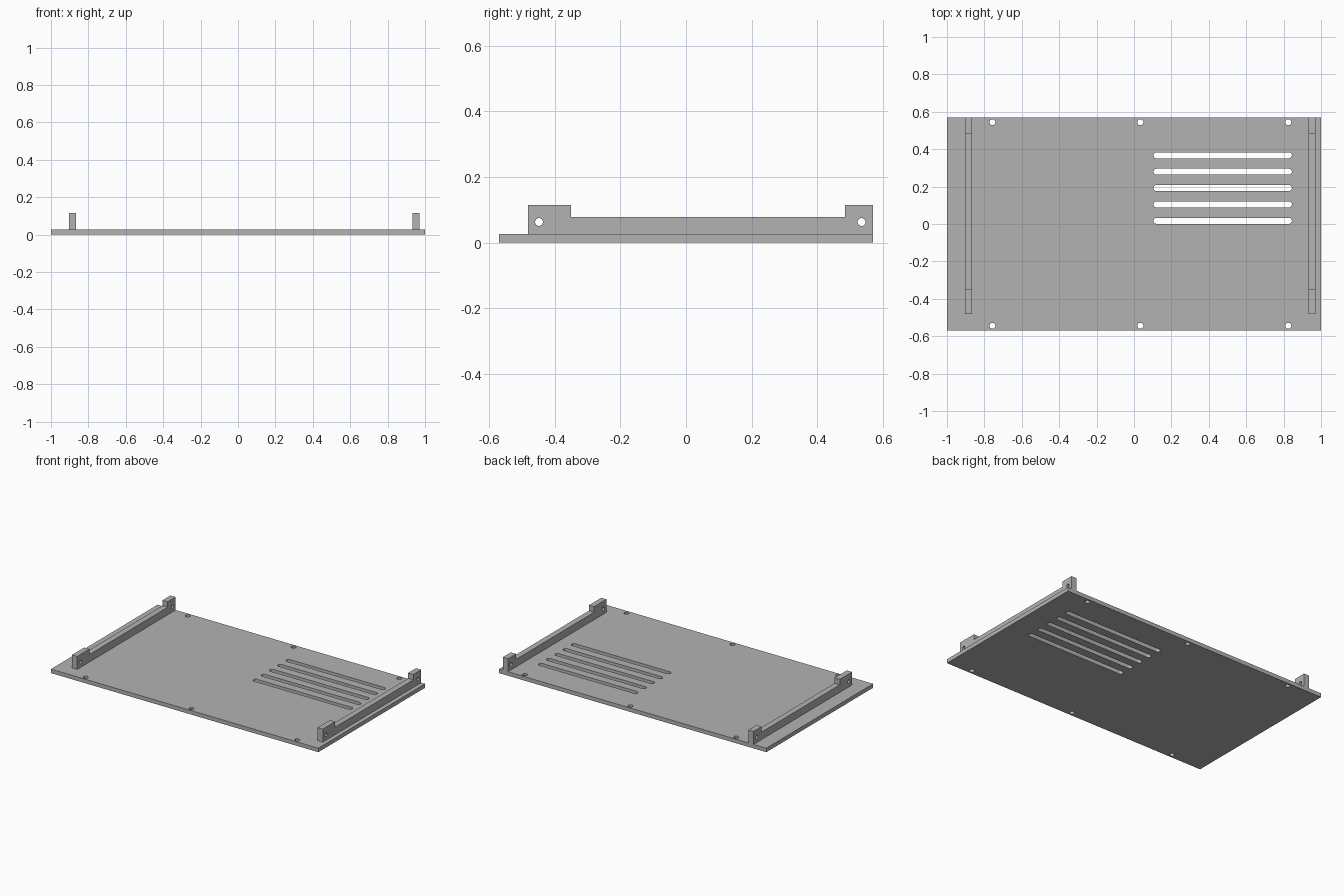
import bpy, bmesh
from math import pi, sin, cos, radians

if "Cube" in bpy.data.objects:
    bpy.data.objects.remove(bpy.data.objects["Cube"], do_unlink=True)

grey = bpy.data.materials.new("plain grey")
grey.use_nodes = True
colour = (0.45, 0.45, 0.45, 1)
grey.diffuse_color = colour
grey.node_tree.nodes["Principled BSDF"].inputs["Base Color"].default_value = colour


def slot(x0, x1, y, r, n=12):
    """Outline with round ends; a plain circle when x0 equals x1."""
    right = [(x1 + r * cos(a), y + r * sin(a)) for a in (-pi / 2 + pi * i / n for i in range(n + 1))]
    left = [(x0 - r * cos(a), y - r * sin(a)) for a in (-pi / 2 + pi * i / n for i in range(n + 1))]
    if x0 == x1:
        return right[:-1] + left[:-1]
    return right + left


def cut_sheet(name, outlines, thickness, location, rotation=(0, 0, 0)):
    """Extrude the first outline, with the other outlines as holes through it."""
    curve = bpy.data.curves.new(name, "CURVE")
    curve.dimensions = "2D"
    curve.fill_mode = "BOTH"
    curve.extrude = thickness / 2
    for outline in outlines:
        spline = curve.splines.new("POLY")
        spline.points.add(len(outline) - 1)
        for point, (x, y) in zip(spline.points, outline):
            point.co = (x, y, 0, 1)
        spline.use_cyclic_u = True
    obj = bpy.data.objects.new(name, curve)
    bpy.context.collection.objects.link(obj)
    obj.location, obj.rotation_euler = location, rotation
    bpy.ops.object.select_all(action="DESELECT")
    obj.select_set(True)
    bpy.context.view_layer.objects.active = obj
    bpy.ops.object.convert(target="MESH")
    obj = bpy.context.object
    bm = bmesh.new()
    bm.from_mesh(obj.data)
    bmesh.ops.remove_doubles(bm, verts=bm.verts, dist=0.0001)
    bmesh.ops.recalc_face_normals(bm, faces=bm.faces)
    bm.to_mesh(obj.data)
    bm.free()
    obj.data.materials.clear()
    obj.data.materials.append(grey)
    bpy.ops.object.shade_smooth_by_angle(angle=radians(30))
    return obj


# Base plate with screw holes along both long edges and five vent slots
W, D, T = 1.0, 0.57, 0.027
plate = [(-W, -D), (W, -D), (W, D), (-W, D)]
screws = [slot(x, x, y, 0.016) for x in (-0.757, 0.034, 0.825) for y in (-0.544, 0.544)]
vents = [slot(0.12, 0.828, 0.017 + 0.0875 * i, 0.016) for i in range(5)]
cut_sheet("base_plate", [plate] + screws + vents, 2 * T / 2, (0, 0, T / 2))

# Side rails: low wall with a taller drilled lug at each end
low, high = 0.078, 0.115
rail = [(-0.482, T), (D, T), (D, high), (0.485, high), (0.485, low),
        (-0.351, low), (-0.351, high), (-0.482, high)]
lug_holes = [slot(y, y, 0.063, 0.012) for y in (-0.448, 0.535)]
for name, x in (("left_rail", 0.952), ("right_rail", -0.885)):
    cut_sheet(name, [rail] + lug_holes, 0.039, (x, 0, 0), (pi / 2, 0, pi / 2))
